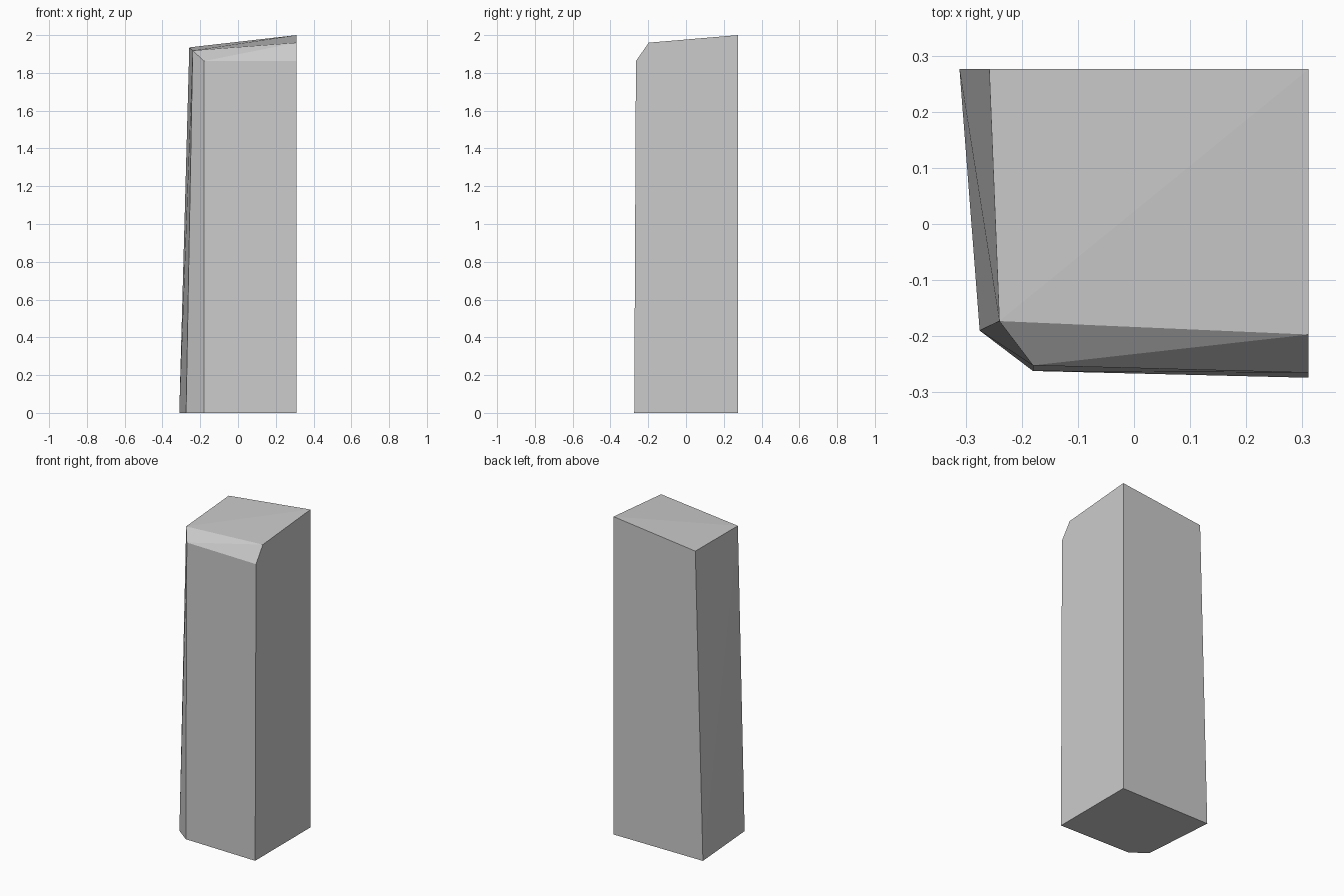
import bpy, bmesh

if "Cube" in bpy.data.objects:
    bpy.data.objects.remove(bpy.data.objects["Cube"])

# Outline of the base, anticlockwise from the back left corner
base = [(-0.311, 0.276), (-0.275, -0.19), (-0.18, -0.262), (0.311, -0.274), (0.311, 0.276)]
# Matching upper outline, tapered on the left and front, with a sloping top
rim = [(-0.258, 0.276, 1.935), (-0.24, -0.173, 1.918), (-0.18, -0.252, 1.863),
       (0.311, -0.265, 1.863), (0.311, 0.276, 2.0)]

bm = bmesh.new()
b = [bm.verts.new((x, y, 0)) for x, y in base]
t = [bm.verts.new(p) for p in rim]
ridge = bm.verts.new((0.311, -0.197, 1.96))

# Underside
bm.faces.new(b[::-1])

# Left, chipped corner and front sides; the left side is creased
bm.faces.new((b[0], b[1], t[1]))
bm.faces.new((b[0], t[1], t[0]))
for i in (1, 2):
    bm.faces.new((b[i], b[i + 1], t[i + 1], t[i]))

# Flat right and back sides
bm.faces.new((b[3], b[4], t[4], ridge, t[3]))
bm.faces.new((b[4], b[0], t[0], t[4]))

# Worn front edge of the top, then the sloping top
bm.faces.new((t[2], t[3], ridge))
bm.faces.new((t[2], ridge, t[1]))
bm.faces.new((t[1], ridge, t[4]))
bm.faces.new((t[1], t[4], t[0]))
bmesh.ops.recalc_face_normals(bm, faces=bm.faces)

mesh = bpy.data.meshes.new("stone_pillar")
bm.to_mesh(mesh)
bm.free()
bpy.context.collection.objects.link(bpy.data.objects.new("stone_pillar", mesh))
